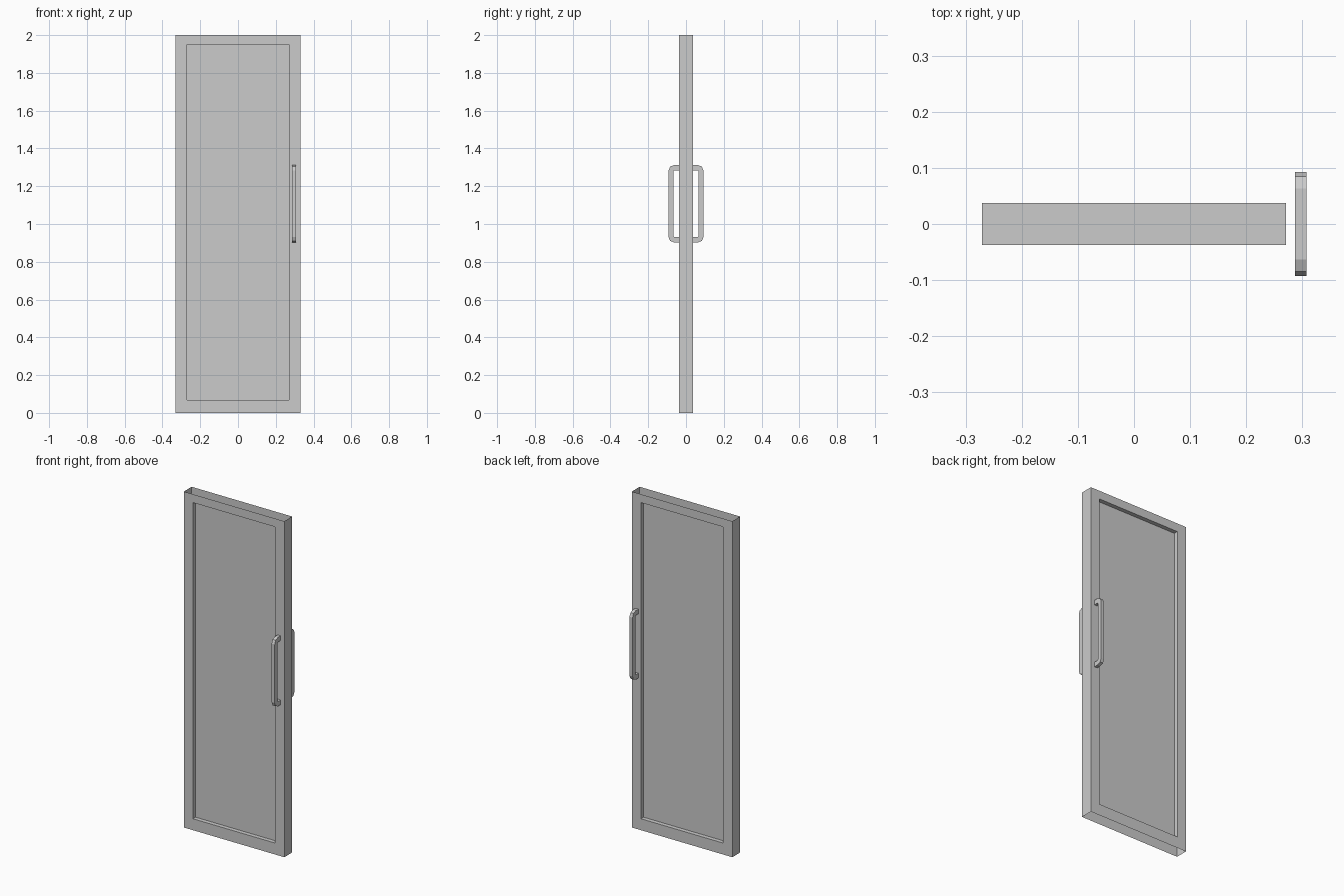
import bpy, bmesh
from math import sin, cos, pi

if "Cube" in bpy.data.objects:
    bpy.data.objects.remove(bpy.data.objects["Cube"])


def make_object(name, bm):
    mesh = bpy.data.meshes.new(name)
    bm.to_mesh(mesh)
    bm.free()
    obj = bpy.data.objects.new(name, mesh)
    bpy.context.collection.objects.link(obj)
    return obj


def rect(bm, x0, x1, z0, z1, y):
    return [bm.verts.new((x, y, z)) for x, z in ((x0, z0), (x1, z0), (x1, z1), (x0, z1))]


def bridge(bm, a, b, skip=()):
    n = len(a)
    for i in range(n):
        if i not in skip:
            j = (i + 1) % n
            bm.faces.new((a[i], a[j], b[j], b[i]))


W, D, H = 0.331, 0.037, 2.0          # door half width, half depth, height
IX, IZ0, IZ1 = 0.271, 0.068, 1.95    # opening

# Hollow frame: front and back borders, outer sides, opening reveal;
# the outer top and bottom are left open
bm = bmesh.new()
of, ob = rect(bm, -W, W, 0, H, -D), rect(bm, -W, W, 0, H, D)
nf, nb = rect(bm, -IX, IX, IZ0, IZ1, -D), rect(bm, -IX, IX, IZ0, IZ1, D)
bridge(bm, of, nf)
bridge(bm, nb, ob)
bridge(bm, ob, of, skip=(0, 2))
bridge(bm, nf, nb)
make_object("door_frame", bm)

# Recessed pane
bm = bmesh.new()
P = 0.012
pf, pb = rect(bm, -IX, IX, IZ0, IZ1, -P), rect(bm, -IX, IX, IZ0, IZ1, P)
bm.faces.new(pf)
bm.faces.new(pb[::-1])
bridge(bm, pb, pf)
make_object("door_pane", bm)


# Pull handle: a rounded loop passing through the door, one grip on each face
def loop(bm, x, hy, z0, z1, r):
    pts = []
    for k, (cy, cz) in enumerate(((hy - r, z1 - r), (r - hy, z1 - r),
                                  (r - hy, z0 + r), (hy - r, z0 + r))):
        for s in range(3):
            a = (k + s / 2) * pi / 2
            pts.append(bm.verts.new((x, cy + r * cos(a), cz + r * sin(a))))
    return pts


bm = bmesh.new()
rings = []
for x in (0.287, 0.307):
    rings.append((loop(bm, x, 0.093, 0.902, 1.312, 0.03),
                  loop(bm, x, 0.066, 0.930, 1.284, 0.006)))
(o0, i0), (o1, i1) = rings
bridge(bm, o0, o1)
bridge(bm, i1, i0)
bridge(bm, i0, o0)
bridge(bm, o1, i1)
bmesh.ops.recalc_face_normals(bm, faces=bm.faces)
make_object("pull_handle", bm)
